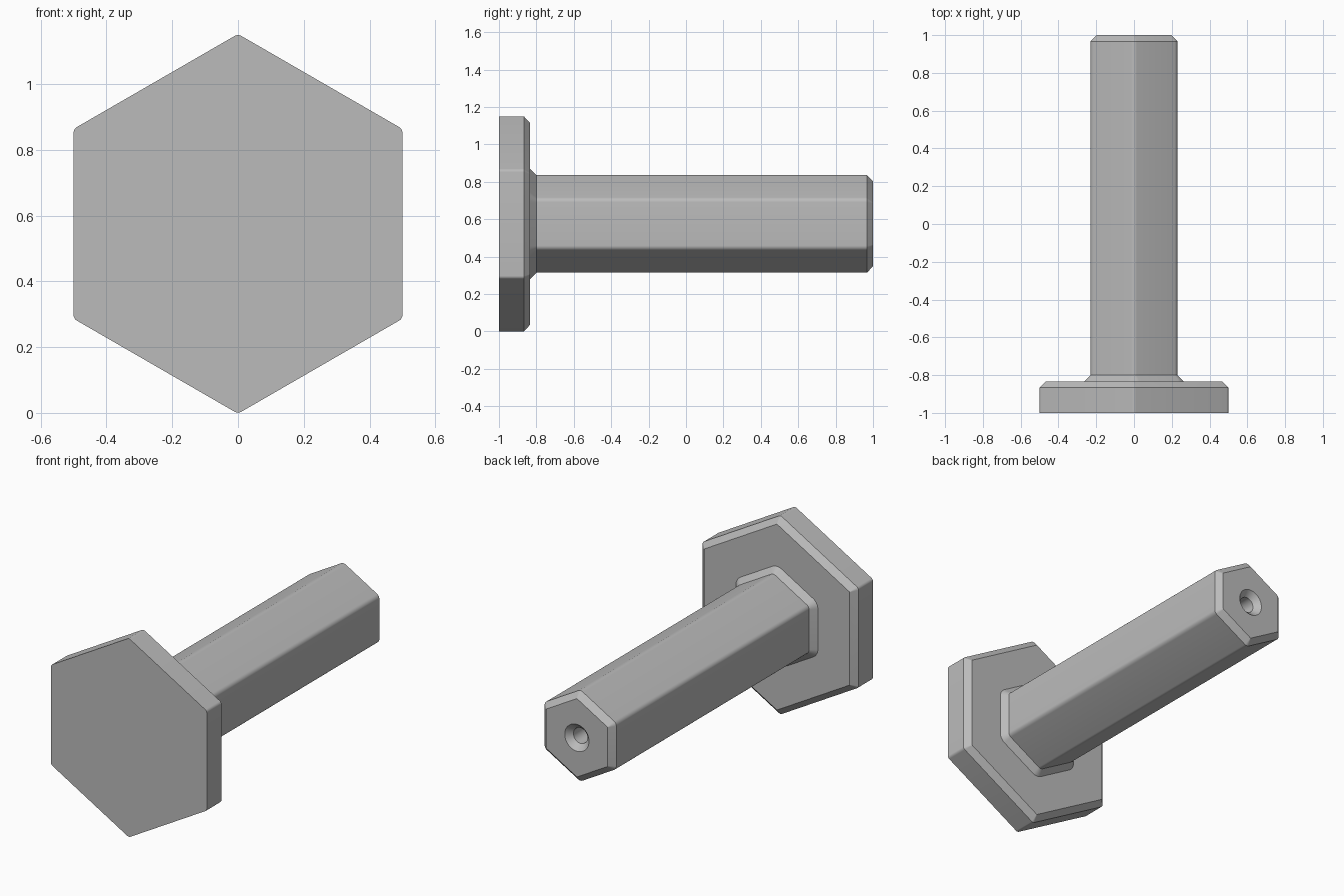
import bpy, bmesh, math

cube = bpy.data.objects.get("Cube")
if cube:
    bpy.data.objects.remove(cube, do_unlink=True)

CENTRE_Z = 0.575
CORNER_POINTS = 7

steel = bpy.data.materials.new("plain grey steel")
steel.use_nodes = True
colour = (0.5, 0.5, 0.5, 1)
steel.diffuse_color = colour
steel.node_tree.nodes["Principled BSDF"].inputs["Base Color"].default_value = colour


def hexagon(y, apothem, fillet):
    """Hexagon with rounded corners, one point up, facing along y."""
    points = []
    reach = (apothem - fillet) / math.cos(math.pi / 6)
    for corner in range(6):
        middle = math.radians(30 + 60 * corner)
        for i in range(CORNER_POINTS):
            a = middle + math.radians(60) * (i / (CORNER_POINTS - 1) - 0.5)
            points.append((reach * math.cos(middle) + fillet * math.cos(a), y,
                           CENTRE_Z + reach * math.sin(middle) + fillet * math.sin(a)))
    return points


def circle(y, radius):
    """Circle with the same point count as the hexagon."""
    count = 6 * CORNER_POINTS
    step = 2 * math.pi / count
    start = step / 2
    return [(radius * math.cos(start + i * step), y,
             CENTRE_Z + radius * math.sin(start + i * step)) for i in range(count)]


def loft(name, sections):
    """Skin the sections in order and close both ends."""
    bm = bmesh.new()
    rings = [[bm.verts.new(p) for p in s] for s in sections]
    for a, b in zip(rings, rings[1:]):
        for i in range(len(a)):
            j = (i + 1) % len(a)
            bm.faces.new((a[i], a[j], b[j], b[i]))
    bm.faces.new(rings[0])
    bm.faces.new(rings[-1])
    bmesh.ops.recalc_face_normals(bm, faces=bm.faces)
    mesh = bpy.data.meshes.new(name)
    bm.to_mesh(mesh)
    bm.free()
    mesh.materials.append(steel)
    obj = bpy.data.objects.new(name, mesh)
    bpy.context.collection.objects.link(obj)
    bpy.ops.object.select_all(action='DESELECT')
    obj.select_set(True)
    bpy.context.view_layer.objects.active = obj
    bpy.ops.object.shade_smooth_by_angle(angle=math.radians(25))
    return obj


# Head, collar, shaft and drilled end in a single solid
loft("hexagonal_bolt", [
    hexagon(-1.0, 0.5, 0.02),
    hexagon(-0.866, 0.5, 0.02),
    hexagon(-0.833, 0.467, 0.003),      # head chamfer
    hexagon(-0.833, 0.263, 0.06),       # collar
    hexagon(-0.8, 0.23, 0.03),
    hexagon(0.967, 0.23, 0.03),         # shaft
    hexagon(1.0, 0.197, 0.003),         # end chamfer
    circle(1.0, 0.078),                 # countersink
    circle(0.967, 0.045),
    circle(0.5, 0.045),                 # blind hole
])
